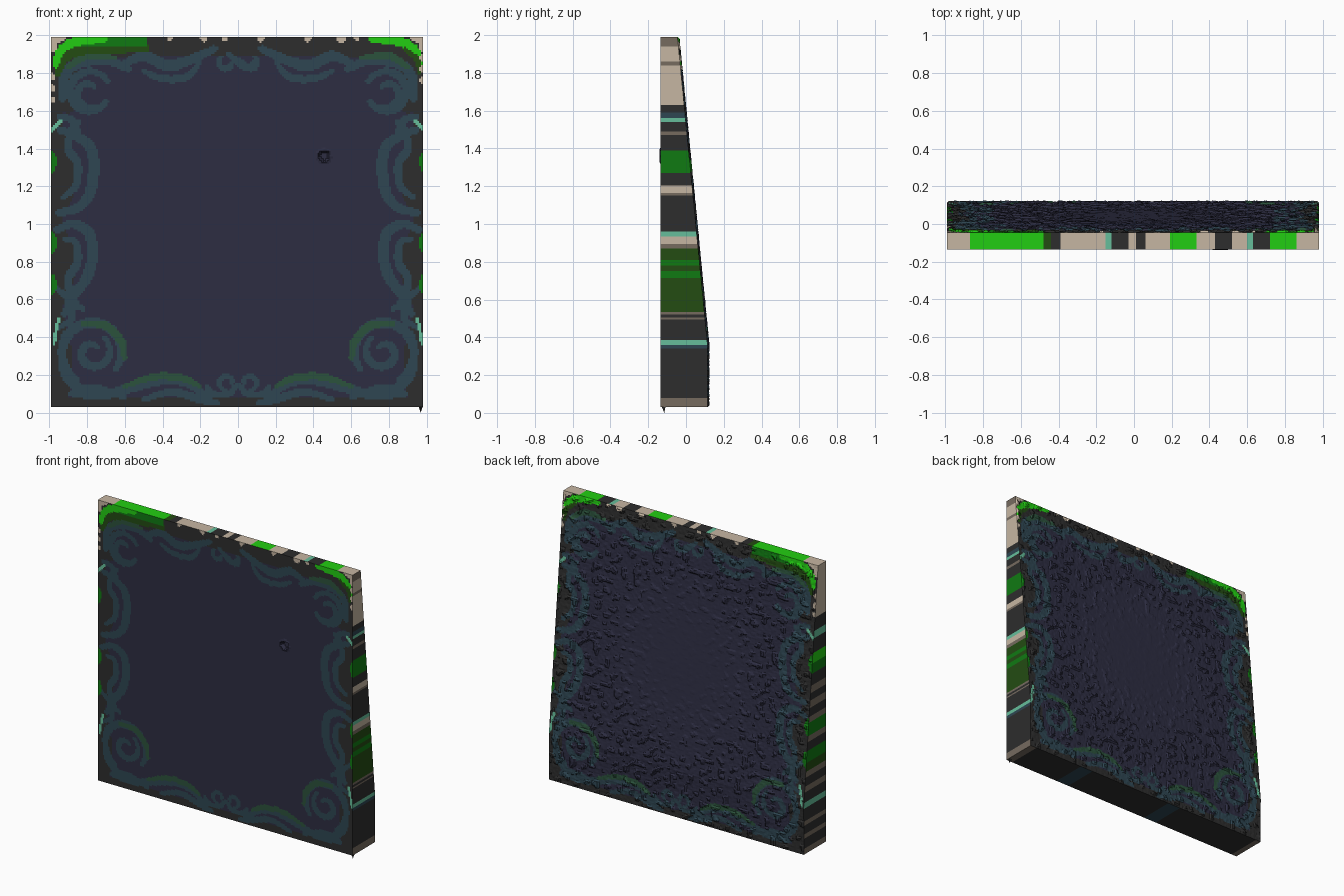
import bpy, bmesh, math
from mathutils import Vector, noise

if "Cube" in bpy.data.objects:
    bpy.data.objects.remove(bpy.data.objects["Cube"])

X0, X1, Z0, Z1, YF = -0.99, 0.98, 0.03, 1.99, -0.135
N = 198

# ---- one material per colour
def lin(c):
    c /= 255
    return c / 12.92 if c < 0.04045 else ((c + 0.055) / 1.055) ** 2.4

COLS = {"navy": (45, 45, 66), "charcoal": (45, 45, 45), "teal": (46, 70, 82),
        "green_teal": (43, 82, 60), "dark_green": (35, 76, 18), "mid_green": (16, 122, 18),
        "bright_green": (34, 206, 18), "beige": (198, 182, 162), "taupe": (118, 107, 95),
        "mint": (102, 190, 155)}
NAMES = list(COLS)
MATS = []
for n, rgb in COLS.items():
    m = bpy.data.materials.new(n)
    m.diffuse_color = (*[lin(c) for c in rgb], 1)
    m.use_nodes = True
    m.node_tree.nodes["Principled BSDF"].inputs["Base Color"].default_value = m.diffuse_color
    MATS.append(m)
ID = {n: i for i, n in enumerate(NAMES)}

def add_object(name, bm):
    me = bpy.data.meshes.new(name)
    bm.to_mesh(me)
    bm.free()
    for m in MATS:
        me.materials.append(m)
    ob = bpy.data.objects.new(name, me)
    bpy.context.collection.objects.link(ob)
    return ob

# ---- paint map shared by front and back
DX, DZ = (X1 - X0) / N, (Z1 - Z0) / N
paint = [[0] * N for _ in range(N)]

def dab(x, z, r, col):
    for i in range(max(0, int((x - r - X0) / DX)), min(N, int((x + r - X0) / DX) + 1)):
        for k in range(max(0, int((z - r - Z0) / DZ)), min(N, int((z + r - Z0) / DZ) + 1)):
            if (X0 + (i + .5) * DX - x) ** 2 + (Z0 + (k + .5) * DZ - z) ** 2 <= r * r:
                paint[i][k] = ID[col]

def stroke(pts, w, col, sides=(-1, 1), taper=0.4):
    """Smooth brush stroke through points given for positive x, mirrored by default."""
    p = [Vector(q) for q in pts]
    p = [2 * p[0] - p[1]] + p + [2 * p[-1] - p[-2]]
    steps, n = 28, len(p) - 3
    for s in range(n):
        a, b, c, d = p[s:s + 4]
        for j in range(steps):
            t = j / steps
            q = .5 * (2 * b + (c - a) * t + (2 * a - 5 * b + 4 * c - d) * t * t
                      + (3 * b - a - 3 * c + d) * t ** 3)
            u = (s + t) / n
            r = w / 2 * (1 - taper * abs(2 * u - 1) ** 2)
            for sx in sides:
                dab(sx * q.x, q.y, r, col)

def spiral(cx, cz, r0, r1, a0, a1, w, col):
    pts = [(cx + (r0 + (r1 - r0) * t / 16) * math.cos(math.radians(a0 + (a1 - a0) * t / 16)),
            cz + (r0 + (r1 - r0) * t / 16) * math.sin(math.radians(a0 + (a1 - a0) * t / 16)))
           for t in range(17)]
    stroke(pts, w, col)

# dark outer border
stroke([(.975, .03), (.975, 1), (.975, 1.99)], .09, "charcoal", taper=0)
stroke([(0, .04), (.5, .04), (.98, .04)], .08, "charcoal", taper=0)
stroke([(0, 1.96), (.5, 1.95), (.98, 1.95)], .13, "charcoal", taper=0)
stroke([(.9, 1.62), (.93, 1.75), (.88, 1.86), (.75, 1.92)], .11, "charcoal")
stroke([(.93, 1.1), (.9, 1.25), (.93, 1.45)], .10, "charcoal")
stroke([(.94, .6), (.9, .8), (.94, .95)], .10, "charcoal")
stroke([(.93, .1), (.94, .3), (.96, .5)], .12, "charcoal")
# bottom corner scrolls
spiral(.77, .32, .165, .15, -60, 215, .055, "teal")
spiral(.77, .32, .10, .035, -230, 130, .045, "teal")
stroke([(.92, .42), (.93, .25), (.86, .14), (.72, .12), (.6, .08)], .05, "teal")
stroke([(.82, .47), (.7, .46), (.62, .38), (.60, .29)], .045, "green_teal")
# bottom waves and centre curls
stroke([(.88, .1), (.72, .09), (.58, .13), (.42, .17), (.28, .16), (.15, .08)], .055, "teal")
stroke([(.6, .14), (.45, .19), (.3, .185), (.2, .14)], .04, "green_teal")
stroke([(.5, .07), (.35, .11), (.2, .07), (.1, .05)], .045, "teal")
spiral(.06, .16, .042, .03, -90, 200, .03, "teal")
stroke([(0, .15), (.05, .1), (.13, .1), (.17, .14)], .035, "teal")
# lower side scrolls
stroke([(.96, .97), (.87, 1.0), (.79, .95), (.77, .84), (.80, .72), (.87, .62), (.92, .52)], .06, "teal")
stroke([(.92, .92), (.86, .9), (.85, .8), (.90, .7), (.86, .58), (.82, .55)], .045, "teal")
stroke([(.96, .66), (.9, .6), (.88, .5), (.95, .45)], .04, "teal")
# upper side scrolls
stroke([(.95, 1.06), (.86, 1.08), (.79, 1.15), (.765, 1.28), (.78, 1.4), (.86, 1.47), (.95, 1.5)], .06, "teal")
stroke([(.93, 1.14), (.86, 1.2), (.85, 1.32), (.9, 1.4), (.88, 1.5), (.84, 1.54)], .045, "teal")
stroke([(.84, 1.48), (.88, 1.55), (.95, 1.57)], .04, "teal")
# upper corner scrolls
spiral(.785, 1.70, .11, .10, 150, -150, .045, "teal")
spiral(.785, 1.70, .10, .03, 210, 500, .04, "teal")
stroke([(.93, 1.66), (.92, 1.78), (.85, 1.85), (.7, 1.87), (.58, 1.82)], .06, "teal")
# top waves and centre drop
stroke([(.62, 1.84), (.5, 1.89), (.38, 1.84), (.28, 1.86), (.12, 1.93)], .06, "teal")
stroke([(.5, 1.81), (.4, 1.77), (.27, 1.78), (.2, 1.86)], .04, "teal")
spiral(.07, 1.86, .04, .03, 180, 420, .035, "teal")
stroke([(-.05, 1.9), (0, 1.86), (.05, 1.83), (.1, 1.87)], .04, "teal", (1,))
stroke([(.9, 1.83), (.8, 1.89), (.65, 1.88)], .04, "green_teal")
# green bands at the top corners
stroke([(.955, 1.8), (.92, 1.88), (.82, 1.925), (.65, 1.93), (.48, 1.93)], .06, "dark_green", (-1,))
stroke([(.85, 1.965), (.65, 1.965), (.5, 1.965)], .055, "mid_green", (-1,), 0)
stroke([(.965, 1.84), (.945, 1.91), (.88, 1.96), (.78, 1.975), (.7, 1.98)], .05, "bright_green")
stroke([(.96, 1.8), (.95, 1.87), (.88, 1.93)], .03, "dark_green", (1,))
# light chips along the rim
stroke([(.98, 1.93), (.975, 1.97), (.93, 1.99)], .04, "beige", taper=0)
for cx, r in ((-.36, .015), (-.18, .02), (-.07, .015), (.12, .02), (.37, .02), (.55, .025), (.63, .015)):
    dab(cx, 1.985, r, "beige")
for z in (1.66, 1.72, 1.78):
    dab(-.985, z, .018, "beige")
    dab(.98, z + .1, .018, "beige")
stroke([(.985, 1.5), (.96, 1.525), (.94, 1.545)], .022, "mint", taper=0)
stroke([(.975, .37), (.965, .43), (.95, .5)], .018, "mint", taper=0)
for z in (.68, .9, 1.33):
    stroke([(.985, z - .05), (.975, z), (.985, z + .05)], .03, "mid_green")

# ---- slab profile and painted panels
def back_y(z):
    return .113 if z < .35 else .115 - (z - .35) * .16 / 1.64

def panel(name, yfun, flip):
    bm = bmesh.new()
    v = [[bm.verts.new((X0 + i * DX, yfun(X0 + i * DX, Z0 + k * DZ), Z0 + k * DZ))
          for k in range(N + 1)] for i in range(N + 1)]
    for i in range(N):
        for k in range(N):
            q = [v[i][k], v[i + 1][k], v[i + 1][k + 1], v[i][k + 1]]
            bm.faces.new(q[::-1] if flip else q).material_index = paint[i][k]
    return add_object(name, bm)

def front_surface(x, z):
    # flat, with one small chipped pit
    r = math.hypot(x - .455, z - 1.36)
    return YF + (.02 if r < .025 else -.004 if r < .038 else 0)

def rough_surface(x, z):
    # flaked surface, smoother in the middle
    if min(x - X0, X1 - x, z - Z0, Z1 - z) < .004:
        return back_y(z)
    amp = min(1, max(.08, math.hypot(x * 1.1, (z - 1.1)) / .5 - .35))
    n = noise.noise(Vector((x * 22, z * 26, 3)))
    flake = .009 if n > .22 else 0
    return back_y(z) + amp * (flake + .003 * noise.noise(Vector((x * 50, z * 50, 8))))

panel("front_panel", front_surface, False)
panel("rough_back", rough_surface, True)

# ---- striped rims: (end position, colour)
RIGHT = [(.08, "taupe"), (.34, "charcoal"), (.36, "teal"), (.385, "mint"), (.495, "charcoal"),
         (.505, "taupe"), (.52, "charcoal"), (.535, "taupe"), (.715, "dark_green"), (.75, "mid_green"),
         (.78, "dark_green"), (.81, "mid_green"), (.87, "dark_green"), (.895, "taupe"), (.935, "beige"),
         (.96, "mint"), (1.15, "charcoal"), (1.165, "taupe"), (1.205, "beige"), (1.27, "charcoal"),
         (1.39, "mid_green"), (1.47, "charcoal"), (1.49, "taupe"), (1.54, "charcoal"), (1.56, "mint"),
         (1.59, "teal"), (1.63, "charcoal"), (1.84, "beige"), (1.86, "taupe"), (1.94, "beige"), (Z1, "taupe")]
LEFT = [(.07, "taupe"), (.14, "charcoal"), (.17, "taupe"), (.23, "charcoal"), (.26, "taupe"),
        (.35, "charcoal"), (.39, "mint"), (.46, "charcoal"), (.5, "taupe"), (.56, "charcoal"),
        (.6, "taupe"), (.66, "dark_green"), (.74, "mid_green"), (.8, "charcoal"), (.84, "taupe"),
        (.93, "mid_green"), (.97, "taupe"), (1.03, "charcoal"), (1.08, "taupe"), (1.13, "charcoal"),
        (1.18, "taupe"), (1.26, "charcoal"), (1.33, "mid_green"), (1.4, "bright_green"), (1.5, "charcoal"),
        (1.55, "mint"), (1.64, "charcoal"), (Z1, "beige")]
TOP = [(-.87, "beige"), (-.48, "bright_green"), (-.44, "dark_green"), (-.39, "charcoal"), (-.15, "beige"),
       (-.12, "mint"), (-.03, "charcoal"), (.01, "beige"), (.06, "charcoal"), (.19, "beige"),
       (.33, "bright_green"), (.43, "beige"), (.52, "charcoal"), (.6, "beige"), (.63, "mint"),
       (.72, "charcoal"), (.86, "bright_green"), (X1, "beige")]
BOTTOM = [(-.95, "taupe"), (-.3, "charcoal"), (-.2, "teal"), (.45, "charcoal"), (.55, "teal"),
          (.93, "charcoal"), (X1, "taupe")]

def rim(name, stripes, start, corner, flip):
    bm = bmesh.new()
    a = start
    for b, col in stripes:
        q = [bm.verts.new(corner(t, back)) for t, back in ((a, 0), (a, 1), (b, 1), (b, 0))]
        bm.faces.new(q[::-1] if flip else q).material_index = ID[col]
        a = b
    add_object(name, bm)

rim("right_rim", RIGHT, Z0, lambda t, b: (X1, back_y(t) if b else YF, t), False)
rim("left_rim", LEFT, Z0, lambda t, b: (X0, back_y(t) if b else YF, t), True)
rim("top_rim", TOP, X0, lambda t, b: (t, back_y(Z1) if b else YF, Z1), True)
rim("bottom_rim", BOTTOM, X0, lambda t, b: (t, back_y(Z0) if b else YF, Z0), False)

# ---- small burr at the lower right corner
bm = bmesh.new()
bmesh.ops.create_cone(bm, segments=3, radius1=.012, radius2=0, depth=.03, cap_ends=True)
for f in bm.faces:
    f.material_index = ID["charcoal"]
burr = add_object("corner_burr", bm)
burr.rotation_euler = (math.pi, 0, 0)
burr.location = (.968, -.115, .015)
